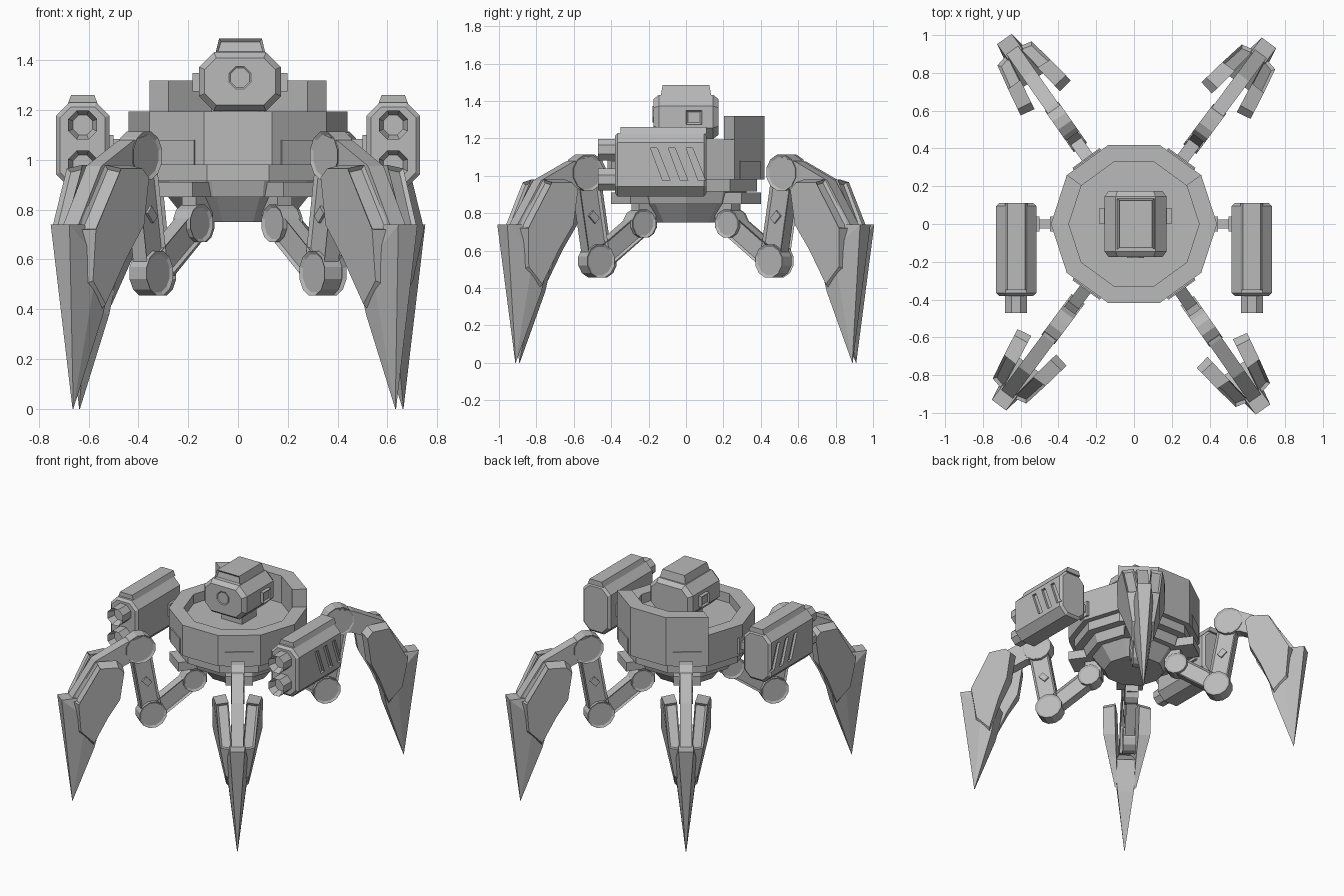
import bpy, bmesh
from math import sin, cos, radians, pi
from mathutils import Vector, Matrix

cube = bpy.data.objects.get("Cube")
if cube:
    bpy.data.objects.remove(cube)

metal = bpy.data.materials.new("grey_metal")
GREY = (0.49, 0.49, 0.49, 1)
metal.use_nodes = True
metal.diffuse_color = GREY
metal.node_tree.nodes["Principled BSDF"].inputs["Base Color"].default_value = GREY


def finish(name, bm, turn=0):
    """Turn a bmesh about the vertical axis and make it an object."""
    bmesh.ops.recalc_face_normals(bm, faces=bm.faces)
    bm.transform(Matrix.Rotation(radians(turn), 4, "Z"))
    mesh = bpy.data.meshes.new(name)
    bm.to_mesh(mesh)
    bm.free()
    mesh.materials.append(metal)
    ob = bpy.data.objects.new(name, mesh)
    bpy.context.collection.objects.link(ob)
    return ob


def solid(points, push):
    """Extrude a flat outline along a vector."""
    bm = bmesh.new()
    face = bm.faces.new([bm.verts.new(p) for p in points])
    new = bmesh.ops.extrude_face_region(bm, geom=[face], use_keep_orig=True)["geom"]
    bmesh.ops.translate(bm, vec=push, verts=[v for v in new if isinstance(v, bmesh.types.BMVert)])
    bmesh.ops.recalc_face_normals(bm, faces=bm.faces)
    bm.normal_update()
    return bm


def inset(bm, direction, width, depth):
    """Inset the face that looks most along a direction."""
    d = Vector(direction).normalized()
    face = max(bm.faces, key=lambda f: f.normal.dot(d))
    bmesh.ops.inset_region(bm, faces=[face], thickness=width, depth=depth)
    bm.normal_update()


def prism(name, outline, y0, y1, width=0, depth=0, turn=0):
    """Extrude an (x, z) outline along y, with optional inset ends."""
    bm = solid([(x, y0, z) for x, z in outline], (0, y1 - y0, 0))
    if width:
        inset(bm, (0, -1, 0), width, depth)
        inset(bm, (0, 1, 0), width, depth)
    return finish(name, bm, turn)


def ring(x, z, r, sides=12):
    return [(x + r * cos((i + .5) * 2 * pi / sides), z + r * sin((i + .5) * 2 * pi / sides))
            for i in range(sides)]


def octagon(x, z, w, h, c):
    """Rectangle with cut corners, given half sizes and the cut."""
    half = [(w, h - c), (w - c, h), (c - w, h), (-w, h - c)]
    return [(x + a, z + b) for a, b in half] + [(x - a, z - b) for a, b in half]


def box(name, lo, hi, turn=0):
    return prism(name, [(lo[0], lo[2]), (hi[0], lo[2]), (hi[0], hi[2]), (lo[0], hi[2])],
                 lo[1], hi[1], turn=turn)


def bar(a, b, w):
    """Outline of a straight bar between two points."""
    a, b = Vector(a), Vector(b)
    d = (b - a).normalized() * w
    n = Vector((-d.y, d.x))
    return [a + n, b + n, b - n, a - n]


# Ten-sided body with a recessed deck
profile = [(.2, .75), (.28, .85), (.32, .85), (.34, .915), (.4, .915), (.4, .98),
           (.44, .98), (.44, 1.195), (.345, 1.195), (.345, 1.13)]
bm = bmesh.new()
rings = [[bm.verts.new((r * cos(i * pi / 5), r * sin(i * pi / 5), z)) for i in range(10)]
         for r, z in profile]
for low, high in zip(rings, rings[1:]):
    for i in range(10):
        j = (i + 1) % 10
        bm.faces.new((low[i], low[j], high[j], high[i]))
bm.faces.new(rings[0])
bm.faces.new(rings[-1])
finish("body", bm)

# Raised wall around the rear
arc = [radians(a) for a in (36, 72, 108, 144)]
wall = [(.44 * cos(a), .44 * sin(a), 1.19) for a in arc]
wall += [(.345 * cos(a), .345 * sin(a), 1.19) for a in reversed(arc)]
finish("rear_wall", solid(wall, (0, 0, .13)))

# Head
prism("neck", octagon(.008, 1.17, .08, .06, .02), -.08, .08)
prism("head", octagon(.008, 1.315, .165, .118, .06), -.145, .145, .025, .03)
bm = solid([(x, y, 1.43) for x, y in ((-.09, -.135), (.11, -.135), (.11, .135), (-.09, .135))],
           (0, 0, .057))
for v in bm.verts:
    if v.co.z > 1.45:
        v.co.x = .01 + (v.co.x - .01) * .86
        v.co.y *= .92
bm.normal_update()
inset(bm, (0, -1, 0), .013, -.012)
finish("head_crest", bm)
prism("eye", ring(.008, 1.33, .048, 8), -.179, -.15, .012, -.008)
for s in (-1, 1):
    bm = solid([(.008 + s * .15, y, z) for y, z in ((0, 1.275), (.085, 1.275), (.085, 1.35), (0, 1.35))],
               (s * .04, 0, 0))
    inset(bm, (s, 0, 0), .014, -.01)
    finish("head_side_port", bm)

# Gun pods on short arms
for s, side in ((-1, "right"), (1, "left")):
    x = s * .624
    pod = prism(side + "_pod", octagon(x, 1.06, .107, .17, .052), -.365, .095, .018, .015)
    cap = [(x - .06, 1.225), (x + .06, 1.225), (x + .047, 1.26), (x - .047, 1.26)]
    prism(side + "_pod_cap", cap, -.35, .11)
    for z in (1.14, .98):
        bm = solid([(a, -.47, b) for a, b in ring(x, z, .063, 8)], (0, .12, 0))
        inset(bm, (0, -1, 0), .02, -.05)
        finish(side + "_barrel", bm)
    for k in range(3):
        y = -.19 + k * .095
        slot = [(y, 1.15), (y + .035, 1.15), (y + .105, .975), (y + .065, .975)]
        cutter = finish("vent_cutter", solid([(x + s * .09, a, b) for a, b in slot], (s * .05, 0, 0)))
        cutter.hide_render = True
        cutter.hide_viewport = True
        cut = pod.modifiers.new("vent", "BOOLEAN")
        cut.operation = "DIFFERENCE"
        cut.object = cutter
    turn = 0 if s > 0 else 180
    box(side + "_pod_arm", (.38, -.025, 1.03), (.54, .025, 1.085), turn)
    box(side + "_pod_collar", (.5, -.04, 1.01), (.535, .04, 1.1), turn)
    box(side + "_pod_mount", (.38, -.04, 1.0), (.445, .04, 1.11), turn)

# Legs: x is the distance from the centre, y is across the leg
HIP, KNEE, TOP = (.302, .745), (.583, .545), (.665, 1.017)
thigh = [(.66, 1.1), (.76, 1.075), (.97, .975), (1.13, .73), (1.02, .7), (.92, .85),
         (.74, .93), (.66, .93)]
guard = [(.80, .94), (.84, .98), (.97, .98), (1.12, .72), (1.09, .5), (.99, .4),
         (.905, .6), (.83, .74)]


def leg(name, turn):
    # mounts on the body
    face = round((turn - 18) / 36) * 36 + 18
    box(name + "_upper_mount", (.36, -.09, .98), (.426, .09, 1.08), face)
    box(name + "_lower_mount", (.22, -.088, .85), (.432, .088, .912), face)
    box(name + "_hip_bracket", (.22, -.035, .72), (.33, .035, .88), turn)
    # joints and links
    for part, (r, z), size in (("hip", HIP, .078), ("knee", KNEE, .092), ("top_joint", TOP, .1)):
        prism(f"{name}_{part}", ring(r, z, size), -.043, .043, .014, -.008, turn)
    prism(name + "_lower_link", bar(HIP, KNEE, .06), -.034, .034, .016, -.012, turn)
    prism(name + "_upper_link", bar(KNEE, TOP, .066), -.035, .035, .018, -.012, turn)
    prism(name + "_link_rib", bar((.6, .76), (.64, .8), .02), -.035, .035, turn=turn)
    prism(name + "_thigh", thigh, -.038, .038, turn=turn)
    # armour guards on both sides, splayed at the top and closing on the foot
    for s in (-1, 1):
        bm = solid([(r, s * .034, z) for r, z in guard], (0, s * .08, 0))
        for v in bm.verts:
            splay = .15 * (1.12 - v.co.x)
            if abs(v.co.y) > .05:
                splay -= .18 * max(0, .74 - v.co.z)
                v.co.x = .95 + (v.co.x - .95) * .9
                v.co.z = .74 + (v.co.z - .74) * .94
            v.co.y += s * splay
        bm.normal_update()
        inset(bm, (1, 0, .6), .015, -.016)
        finish(name + "_guard", bm, turn)
    # pointed foot
    bm = bmesh.new()
    for r, w, z in ((1.196, .047, .74), (1.1, .047, .74), (.93, .075, .6), (1.04, .075, .6),
                    (.98, .055, .38), (1.11, .002, 0)):
        for s in (-1, 1):
            bm.verts.new((r, s * w, z))
    bmesh.ops.convex_hull(bm, input=bm.verts)
    bmesh.ops.dissolve_limit(bm, angle_limit=.02, verts=bm.verts, edges=bm.edges)
    finish(name + "_foot", bm, turn)


leg("back_left_leg", 53.3)
leg("back_right_leg", 125)
leg("front_right_leg", 233.3)
leg("front_left_leg", 304.8)
